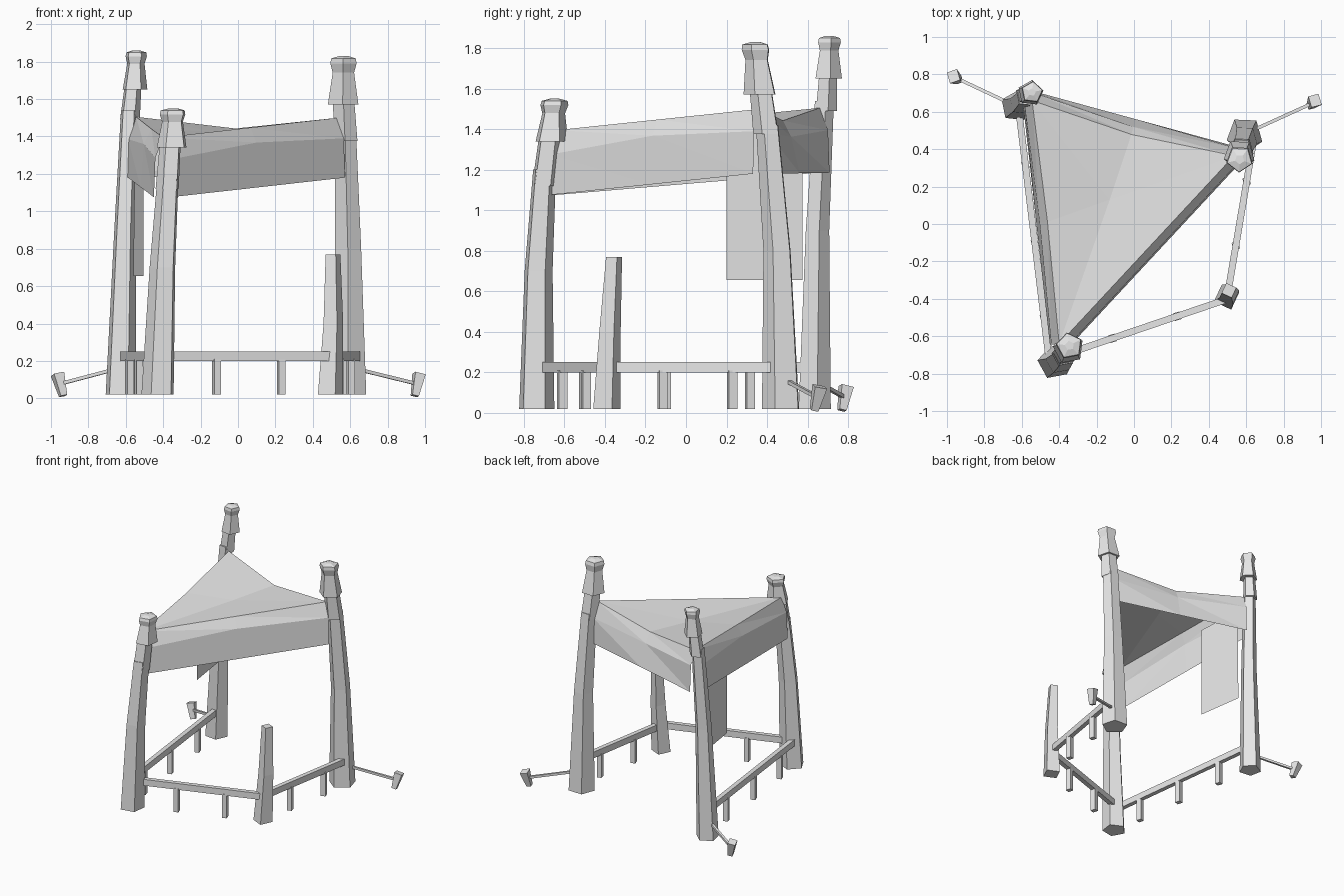
import bpy, bmesh, math
from mathutils import Vector

if "Cube" in bpy.data.objects:
    bpy.data.objects.remove(bpy.data.objects["Cube"])

grey = bpy.data.materials.new("plain_grey")
grey.diffuse_color = (0.8, 0.8, 0.8, 1)
grey.use_nodes = True
grey.node_tree.nodes["Principled BSDF"].inputs["Base Color"].default_value = grey.diffuse_color


def finish(name, bm, fix=True):
    if fix:
        bmesh.ops.recalc_face_normals(bm, faces=bm.faces)
    me = bpy.data.meshes.new(name)
    bm.to_mesh(me)
    bm.free()
    me.materials.append(grey)
    ob = bpy.data.objects.new(name, me)
    bpy.context.collection.objects.link(ob)
    return ob


def loft(name, rings, sides, phase=0.0):
    """Stack of horizontal polygon rings (x, y, z, radius), capped at both ends."""
    bm = bmesh.new()
    loops = []
    for x, y, z, r in rings:
        loops.append([bm.verts.new((x + r * math.cos(phase + math.tau * i / sides),
                                    y + r * math.sin(phase + math.tau * i / sides), z))
                      for i in range(sides)])
    for a, b in zip(loops, loops[1:]):
        for i in range(sides):
            j = (i + 1) % sides
            bm.faces.new((a[i], a[j], b[j], b[i]))
    bm.faces.new(loops[0])
    bm.faces.new(loops[-1])
    return finish(name, bm)


def beam(name, p, q, w, h, w2=None, h2=None):
    """Four-sided bar from p to q, optionally tapering."""
    p, q = Vector(p), Vector(q)
    d = (q - p).normalized()
    ref = Vector((0, 0, 1)) if abs(d.z) < 0.8 else Vector((1, 0.3, 0))
    s = d.cross(ref).normalized()
    u = s.cross(d)
    bm = bmesh.new()
    ends = []
    for c, a, b in ((p, w, h), (q, w2 or w, h2 or h)):
        ends.append([bm.verts.new(c + s * a / 2 * i + u * b / 2 * j)
                     for i, j in ((-1, -1), (1, -1), (1, 1), (-1, 1))])
    for i in range(4):
        j = (i + 1) % 4
        bm.faces.new((ends[0][i], ends[0][j], ends[1][j], ends[1][i]))
    bm.faces.new(ends[0])
    bm.faces.new(ends[1])
    return finish(name, bm)


# Leaning pillars: base, middle, shoulder (top of shaft), sleeve start, cap range and centre
pillars = {
    "front": dict(shaft=[(-.425, -.74, .02, .092), (-.40, -.73, .7, .073), (-.37, -.70, 1.2, .06)],
                  sleeve=[(-.375, -.70, 1.12, .066), (-.355, -.665, 1.42, .058)],
                  cap=(-.35, -.665, 1.34, .21, .085), top=(-.345, -.65), phase=.5),
    "right": dict(shaft=[(.592, .475, .02, .1), (.59, .455, .8, .073), (.575, .405, 1.42, .06)],
                  sleeve=[(.575, .40, 1.375, .068), (.565, .37, 1.62, .058)],
                  cap=(.563, .37, 1.57, .26, .086), top=(.565, .345), phase=.9),
    "back": dict(shaft=[(-.63, .63, .02, .085), (-.605, .645, .9, .062), (-.58, .68, 1.54, .05)],
                 sleeve=[(-.58, .69, 1.49, .056), (-.56, .70, 1.70, .046)],
                 cap=(-.553, .70, 1.65, .21, .07), top=(-.545, .705), phase=.2),
}
for key, p in pillars.items():
    loft(key + "_pillar", p["shaft"], 5, p["phase"])
    loft(key + "_pillar_sleeve", p["sleeve"], 5, p["phase"])
    x, y, z, h, r = p["cap"]
    tx, ty = p["top"]
    profile = [(0, 1), (.66, .7), (.85, .86), (.95, .8), (1, .3)]
    loft(key + "_pillar_cap", [(x + (tx - x) * t, y + (ty - y) * t, z + h * t, r * k)
                               for t, k in profile], 5, p["phase"])

# Canopy: sagging sheet between three corners, with folded skirts on each side
A, B, C = Vector((-.40, -.64, 1.395)), Vector((.535, .365, 1.50)), Vector((-.545, .66, 1.505))
centre = Vector((-.13, .13, 1.425))
bm = bmesh.new()
vA, vB, vC, vO = [bm.verts.new(v) for v in (A, B, C, centre)]
for p, q, sag, drop in ((vA, vB, .0, .0), (vB, vC, .035, .06), (vC, vA, .01, .01)):
    d = (q.co - p.co).normalized()
    out = Vector((d.y, -d.x, 0)).normalized()
    m = bm.verts.new((p.co + q.co) / 2 - out * sag - Vector((0, 0, drop)))
    top = [p, m, q]
    bm.faces.new((vO, p, m))
    bm.faces.new((vO, m, q))
    fold = [bm.verts.new(v.co + out * .042 - Vector((0, 0, dz)))
            for v, dz in zip(top, (.12, .08, .11))]
    hem = [bm.verts.new(v.co + out * (.05 + s) - Vector((0, 0, .32 - k)))
           for v, s, k in zip(top, (0, sag, 0), (0, drop, 0))]
    for a, b in ((top, fold), (fold, hem)):
        for i in range(2):
            bm.faces.new((a[i], b[i], b[i + 1]))
            bm.faces.new((a[i], b[i + 1], a[i + 1]))
finish("canopy", bm)

# Hanging curtain on the left side
bm = bmesh.new()
bm.faces.new([bm.verts.new(v) for v in ((-.505, .2, .655), (-.56, .575, .655),
                                        (-.55, .575, 1.42), (-.505, .2, 1.40))])
finish("curtain", bm)

# Short corner post
loft("corner_post", [(.495, -.39, .02, .072), (.51, -.375, .4, .056), (.508, -.355, .77, .042)], 4, .35)

# Low rails, each with evenly placed supports (fractions along the rail)
rails = {
    "front_rail": ((-.42, -.715), (.49, -.405), (.335, .715)),
    "right_rail": ((.50, -.38), (.635, .42), (.33, .76)),
    "left_rail": ((-.455, -.72), (-.615, .60), (.165, .47, .785)),
}
for name, (p, q, stops) in rails.items():
    beam(name, (*p, .225), (*q, .225), .036, .05)
    for i, t in enumerate(stops):
        x, y = p[0] + (q[0] - p[0]) * t, p[1] + (q[1] - p[1]) * t
        beam(f"{name}_support_{i}", (x, y, .02), (x, y, .21), .042, .036)

# Ground stakes and the ropes tying them to the pillars
for name, foot, head, tie in (
        ("left", (-.935, .77, .013), (-.965, .79, .13), (-.62, .625, .165)),
        ("right", (.945, .632, .013), (.968, .66, .13), (.60, .485, .165))):
    beam(name + "_stake", foot, head, .036, .036, .062, .058)
    mid = Vector(foot).lerp(Vector(head), .55)
    beam(name + "_rope", mid, tie, .018, .018)
